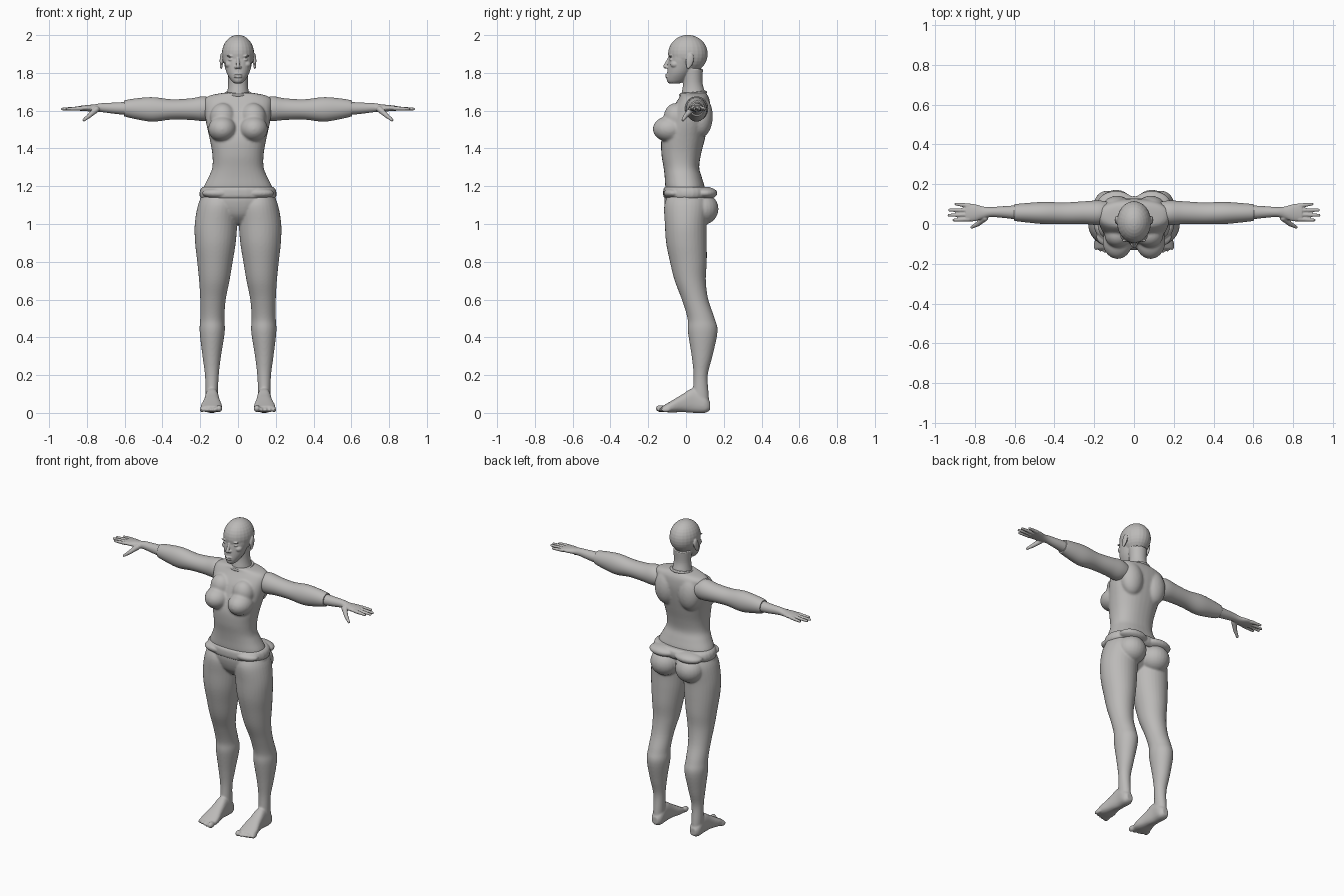
import bpy
import bmesh
import math
from mathutils import Matrix, Vector

default = bpy.data.objects.get("Cube")
if default:
    bpy.data.objects.remove(default)

grey = bpy.data.materials.new("warm grey")
grey.use_nodes = True
grey.diffuse_color = (0.5, 0.49, 0.48, 1)
grey.node_tree.nodes["Principled BSDF"].inputs["Base Color"].default_value = grey.diffuse_color


def catmull(rows, steps):
    """Smoothly fill in between the given cross-sections."""
    result = []
    last = len(rows) - 1
    for i in range(last):
        before, start, end, after = rows[max(i - 1, 0)], rows[i], rows[i + 1], rows[min(i + 2, last)]
        for k in range(steps):
            t = k / steps
            result.append([
                b + t * ((c - a) + t * ((2 * a - 5 * b + 4 * c - d) + t * (3 * (b - c) + d - a))) / 2
                for a, b, c, d in zip(before, start, end, after)])
            # Catmull-Rom basis written in nested form
            result[-1] = [
                0.5 * (2 * b + (c - a) * t + (2 * a - 5 * b + 4 * c - d) * t ** 2
                       + (3 * b - a - 3 * c + d) * t ** 3)
                for a, b, c, d in zip(before, start, end, after)]
    result.append(list(rows[last]))
    return result


class Part:
    """Collects closed shapes that become one object."""

    def __init__(self, name):
        self.name = name
        self.bm = bmesh.new()

    def loft(self, axis, rows, power=2.0, sides=32, steps=5):
        """Rows hold the position along the axis, then low and high limits of the two other axes."""
        rings = []
        for pos, a0, a1, b0, b1 in catmull(rows, steps):
            ring = []
            for s in range(sides):
                angle = math.tau * s / sides
                c, d = math.cos(angle), math.sin(angle)
                a = (a0 + a1) / 2 + (a1 - a0) / 2 * math.copysign(abs(c) ** (2 / power), c)
                b = (b0 + b1) / 2 + (b1 - b0) / 2 * math.copysign(abs(d) ** (2 / power), d)
                point = [a, b]
                point.insert("xyz".index(axis), pos)
                ring.append(self.bm.verts.new(point))
            rings.append(ring)
        for low, high in zip(rings, rings[1:]):
            for s in range(sides):
                n = (s + 1) % sides
                self.bm.faces.new((low[s], low[n], high[n], high[s]))
        self.bm.faces.new(rings[0])
        self.bm.faces.new(rings[-1])

    def ball(self, centre, radii, tilt=0.0):
        matrix = (Matrix.Translation(centre) @ Matrix.Rotation(tilt, 4, "X")
                  @ Matrix.Diagonal((*radii, 1)))
        bmesh.ops.create_uvsphere(self.bm, u_segments=24, v_segments=16, radius=1, matrix=matrix)

    def rod(self, start, end, r1, r2):
        start, end = Vector(start), Vector(end)
        turn = (end - start).to_track_quat("Z", "Y").to_matrix().to_4x4()
        bmesh.ops.create_cone(self.bm, cap_ends=True, segments=16, radius1=r1, radius2=r2,
                              depth=(end - start).length,
                              matrix=Matrix.Translation((start + end) / 2) @ turn)
        self.ball(start, (r1,) * 3)
        self.ball(end, (r2,) * 3)

    def mirror(self):
        copy = bmesh.ops.duplicate(self.bm, geom=self.bm.verts[:] + self.bm.edges[:] + self.bm.faces[:])
        verts = [g for g in copy["geom"] if isinstance(g, bmesh.types.BMVert)]
        bmesh.ops.scale(self.bm, vec=(-1, 1, 1), verts=verts)

    def finish(self, voxel=None, smoothing=4):
        bmesh.ops.recalc_face_normals(self.bm, faces=self.bm.faces[:])
        mesh = bpy.data.meshes.new(self.name)
        self.bm.to_mesh(mesh)
        self.bm.free()
        mesh.materials.append(grey)
        obj = bpy.data.objects.new(self.name, mesh)
        bpy.context.collection.objects.link(obj)
        if voxel:
            remesh = obj.modifiers.new("fuse", "REMESH")
            remesh.mode = "VOXEL"
            remesh.voxel_size = voxel
            remesh.use_smooth_shade = True
            smooth = obj.modifiers.new("soften", "SMOOTH")
            smooth.factor = 0.5
            smooth.iterations = smoothing
        else:
            bpy.ops.object.select_all(action="DESELECT")
            obj.select_set(True)
            bpy.context.view_layer.objects.active = obj
            bpy.ops.object.shade_smooth_by_angle(angle=math.radians(40))


# Legs with feet, buttocks and pelvis
legs = Part("legs")
legs.loft("z", [
    (.04, .106, .172, .03, .123), (.1, .106, .172, .035, .12), (.2, .102, .175, .04, .115),
    (.3, .09, .188, .03, .14), (.43, .07, .203, .01, .167), (.5, .072, .2, .008, .152),
    (.6, .065, .2, -.022, .118), (.7, .045, .206, -.06, .105), (.8, .028, .216, -.085, .11),
    (.9, .012, .227, -.105, .11), (1, .004, .229, -.112, .11), (1.1, 0, .212, -.115, .12),
    (1.16, .03, .185, -.09, .1)])
legs.ball((.09, .085, 1.08), (.09, .087, .085))
legs.loft("y", [
    (-.125, .088, .196, .006, .036), (-.08, .084, .197, .002, .062), (-.02, .095, .182, .004, .098),
    (.04, .102, .174, 0, .13), (.1, .102, .174, 0, .09), (.127, .118, .158, .014, .06)], power=2.5)
for i in range(5):
    size = .019 if i == 0 else .0125
    legs.ball((.1 + .023 * i, -.135 + .007 * i, .004 + size), (size * .9, .026, size))
legs.mirror()
legs.loft("z", [
    (1.0, -.03, .03, -.05, .04), (1.05, -.15, .15, -.095, .09),
    (1.12, -.2, .2, -.115, .11), (1.18, -.185, .185, -.11, .11)])
legs.finish(.006)

# Torso with bust and shoulder blades
torso = Part("torso")
torso.ball((.083, -.088, 1.503), (.075, .088, .068))
torso.ball((.08, -.055, 1.565), (.068, .063, .075))
torso.ball((.085, .08, 1.57), (.075, .062, .11))
torso.mirror()
torso.loft("z", [
    (1.17, -.185, .185, -.105, .1), (1.2, -.18, .18, -.11, .098), (1.25, -.155, .155, -.113, .083),
    (1.3, -.136, .136, -.119, .07), (1.37, -.136, .136, -.13, .08), (1.45, -.15, .15, -.13, .1),
    (1.53, -.168, .168, -.105, .118), (1.6, -.178, .178, -.08, .128), (1.655, -.18, .18, -.045, .125),
    (1.68, -.15, .15, -.03, .115), (1.695, -.075, .075, -.03, .105)], power=2.3)
torso.finish(.007, 6)

# Low belt with rounded rolls front and back
belt = Part("belt")
belt.ball((.1, -.065, 1.163), (.09, .053, .03))
belt.ball((.09, .1, 1.163), (.095, .066, .034))
belt.mirror()
belt.loft("z", [
    (1.13, -.19, .19, -.108, .12), (1.145, -.202, .202, -.119, .135), (1.165, -.204, .204, -.121, .14),
    (1.185, -.198, .198, -.119, .135), (1.197, -.185, .185, -.112, .12)], power=2.2)
belt.finish(.005, 3)

# Sleeves
sleeves = Part("sleeves")
sleeves.loft("x", [
    (.13, .005, .112, 1.555, 1.66), (.18, -.005, .118, 1.545, 1.676), (.25, 0, .114, 1.551, 1.665),
    (.35, 0, .108, 1.553, 1.66), (.45, 0, .111, 1.542, 1.671), (.53, .007, .106, 1.553, 1.666),
    (.595, .015, .1, 1.568, 1.656), (.603, .02, .096, 1.572, 1.65)])
sleeves.mirror()
sleeves.finish()

# Forearms, palms and fingers
hands = Part("hands")
hands.loft("x", [
    (.57, .02, .095, 1.575, 1.648), (.65, .03, .09, 1.583, 1.643), (.72, .035, .085, 1.592, 1.64),
    (.76, .026, .088, 1.594, 1.633), (.8, .014, .1, 1.597, 1.63), (.845, .014, .104, 1.6, 1.624)])
for y, tip_x, tip_y in [(.024, .905, .02), (.047, .93, .044), (.069, .927, .07), (.092, .895, .1)]:
    hands.rod((.83, y, 1.612), (tip_x, tip_y, 1.609), .0115, .0075)
hands.rod((.75, .03, 1.607), (.785, .0, 1.575), .017, .012)
hands.rod((.785, .0, 1.575), (.815, -.016, 1.551), .012, .008)
hands.mirror()
hands.finish(.0035, 3)

# Head, neck, face and ears
head = Part("head")
head.ball((.04, -.083, 1.889), (.021, .008, .005))
head.ball((.036, -.076, 1.87), (.016, .012, .008))
head.ball((.045, -.058, 1.845), (.024, .025, .02))
head.ball((.011, -.1, 1.83), (.008, .011, .008))
head.ball((.088, .02, 1.865), (.009, .02, .039), -.2)
head.ball((.089, .012, 1.835), (.007, .01, .015))
head.mirror()
head.ball((0, .01, 1.9), (.086, .105, .101))
head.loft("z", [
    (1.745, -.022, .022, -.093, -.03), (1.762, -.038, .038, -.102, .0), (1.8, -.06, .06, -.1, .03),
    (1.85, -.074, .074, -.095, .06), (1.88, -.079, .079, -.091, .07), (1.93, -.076, .076, -.088, .07)])
head.loft("z", [
    (1.66, -.07, .07, -.03, .11), (1.7, -.057, .057, -.022, .1), (1.75, -.052, .052, -.015, .087),
    (1.82, -.056, .056, -.02, .09)])
head.rod((0, -.091, 1.875), (0, -.11, 1.834), .007, .011)
for z in (1.79, 1.779):
    head.ball((0, -.098, z), (.023, .013, .006))
head.finish(.0035, 3)

# Collar edge around the neck
bpy.ops.mesh.primitive_torus_add(major_radius=.066, minor_radius=.008, location=(0, .037, 1.69),
                                 rotation=(.12, 0, 0))
collar = bpy.context.object
collar.name = "collar"
collar.data.materials.append(grey)
bpy.ops.object.shade_smooth_by_angle()
